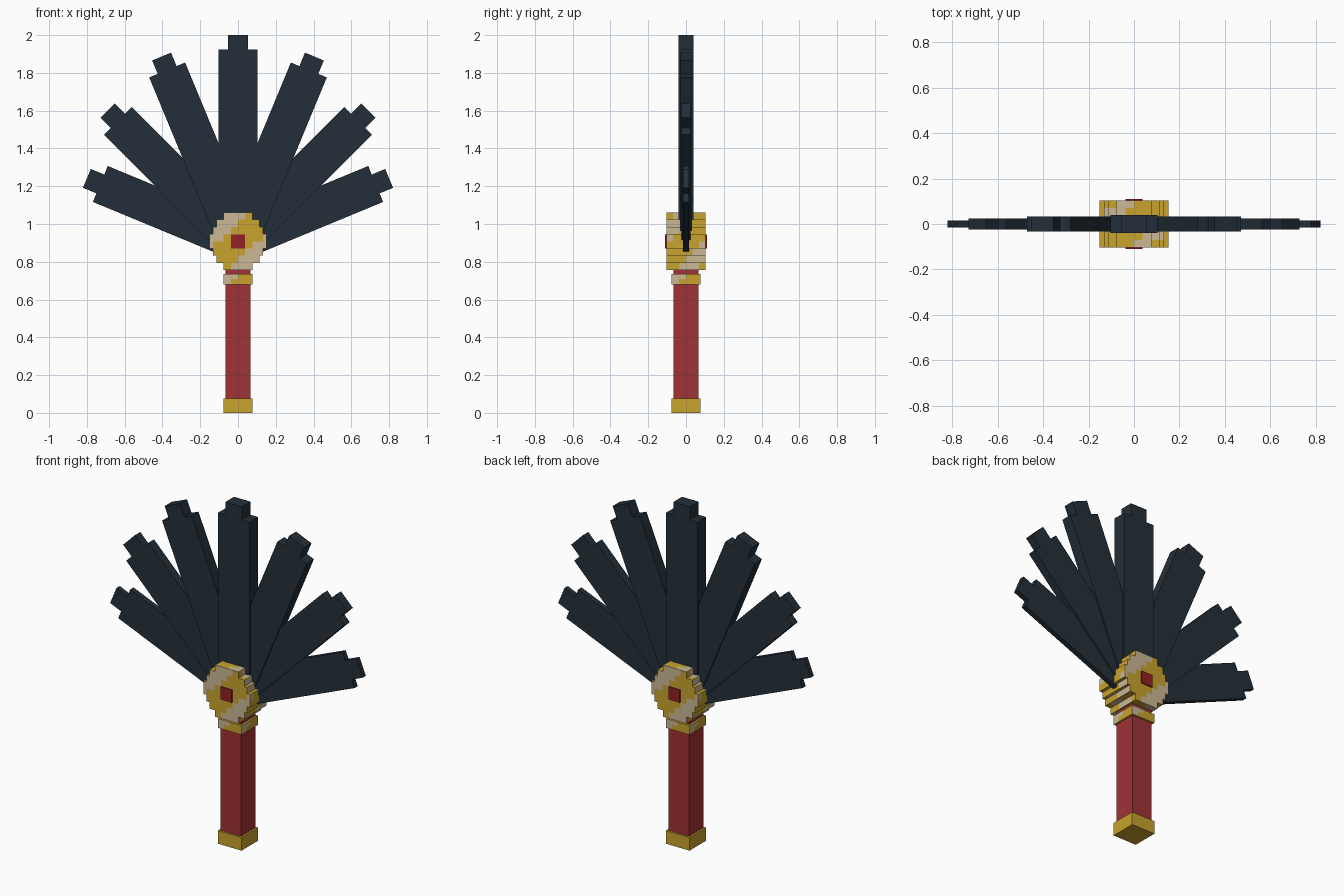
import bpy, bmesh, math
from mathutils import Matrix, Vector

cube = bpy.data.objects.get("Cube")
if cube:
    bpy.data.objects.remove(cube, do_unlink=True)


def material(name, rgb):
    lin = [(c / 255 / 12.92) if c < 10 else ((c / 255 + 0.055) / 1.055) ** 2.4 for c in rgb]
    m = bpy.data.materials.new(name)
    m.diffuse_color = (*lin, 1)
    m.use_nodes = True
    m.node_tree.nodes["Principled BSDF"].inputs["Base Color"].default_value = (*lin, 1)
    return m


GOLD = material("gold", (200, 163, 45))
TAN = material("pale_gold", (203, 184, 150))
RED = material("handle_red", (160, 50, 54))
GEM = material("gem_red", (150, 32, 36))
DARK = material("feather_dark", (36, 47, 56))


def finish(name, bm, *mats):
    bmesh.ops.recalc_face_normals(bm, faces=bm.faces)
    mesh = bpy.data.meshes.new(name)
    bm.to_mesh(mesh)
    bm.free()
    for m in mats:
        mesh.materials.append(m)
    obj = bpy.data.objects.new(name, mesh)
    bpy.context.collection.objects.link(obj)
    return obj


def box(name, half_x, half_y, z0, z1, mat, y=0):
    bm = bmesh.new()
    bmesh.ops.create_cube(bm, size=1)
    bmesh.ops.scale(bm, vec=(2 * half_x, 2 * half_y, z1 - z0), verts=bm.verts)
    bmesh.ops.translate(bm, vec=(0, y, (z0 + z1) / 2), verts=bm.verts)
    return finish(name, bm, mat)


def slice_mesh(bm, axis, values):
    for v in values:
        co, no = Vector(), Vector()
        co[axis], no[axis] = v, 1
        bmesh.ops.bisect_plane(bm, geom=bm.verts[:] + bm.edges[:] + bm.faces[:],
                               plane_co=co, plane_no=no)


def side_coord(c, n):
    """Left-to-right position of a point as seen facing its side."""
    if abs(n.y) > 0.5:
        return -c.x if n.y > 0 else c.x
    return c.y if n.x > 0 else -c.y


# Handle, pommel and neck
box("handle", 0.066, 0.066, 0.06, 0.77, RED)
box("pommel", 0.077, 0.077, 0.0, 0.077, GOLD)

# Collar with a stepped pale patch on each side
bm = bmesh.new()
bmesh.ops.create_cube(bm, size=1)
bmesh.ops.scale(bm, vec=(0.154, 0.154, 0.054), verts=bm.verts)
bmesh.ops.translate(bm, vec=(0, 0, 0.708), verts=bm.verts)
for axis in (0, 1):
    slice_mesh(bm, axis, (-0.037, 0, 0.037))
slice_mesh(bm, 2, (0.708,))
bm.normal_update()
for f in bm.faces:
    c = f.calc_center_median()
    if abs(f.normal.z) < 0.5:
        f.material_index = int(side_coord(c, f.normal) < (0 if c.z > 0.708 else -0.037))
finish("collar", bm, GOLD, TAN)

# Stepped round hub: a grid of cells extruded front to back
HUB_Z, DEPTH, CELL = 0.9085, 0.104, 0.038
xs = [-0.151, -0.132, -0.114, -0.076, -0.038, 0, 0.038, 0.076, 0.114, 0.132, 0.151]
widths = [0.151, 0.132, 0.114, 0.076]
bm = bmesh.new()
for row in range(-4, 4):
    w = widths[row if row >= 0 else -row - 1]
    for a, b in zip(xs, xs[1:]):
        if max(abs(a), abs(b)) <= w + 1e-4:
            z0, z1 = row * CELL, (row + 1) * CELL
            bm.faces.new([bm.verts.new((x, -DEPTH, z))
                          for x, z in ((a, z0), (b, z0), (b, z1), (a, z1))])
bmesh.ops.remove_doubles(bm, verts=bm.verts, dist=1e-4)
ext = bmesh.ops.extrude_face_region(bm, geom=bm.faces[:], use_keep_orig=True)
bmesh.ops.translate(bm, vec=(0, 2 * DEPTH, 0),
                    verts=[g for g in ext["geom"] if isinstance(g, bmesh.types.BMVert)])
slice_mesh(bm, 1, (-0.07, -0.035, 0, 0.035, 0.07))
bmesh.ops.recalc_face_normals(bm, faces=bm.faces)
# Pale diagonal bands at the upper left and lower right of every side
for f in bm.faces:
    c, n = f.calc_center_median(), f.normal
    if abs(n.z) > 0.5:
        s = c.x - c.y * 1.4
    else:
        s = side_coord(c, n) - c.z
    f.material_index = int(0.105 < abs(s) < 0.21)
bmesh.ops.translate(bm, vec=(0, 0, HUB_Z), verts=bm.verts)
finish("hub", bm, GOLD, TAN)

# Gems on the front and back of the hub
for name, y in (("front_gem", -0.1), ("back_gem", 0.1)):
    box(name, 0.037, 0.011, HUB_Z - 0.037, HUB_Z + 0.037, GEM, y)


# Fan feathers: a stepped outline, thinner towards the outside
def feather(name, angle, length, half_y):
    w, t, start, step = 0.103, 0.054, 0.1, length - 0.077
    outline = [(-w, start), (w, start), (w, step), (t, step),
               (t, length), (-t, length), (-t, step), (-w, step)]
    bm = bmesh.new()
    face = bm.faces.new([bm.verts.new((x, -half_y, z)) for x, z in outline])
    ext = bmesh.ops.extrude_face_region(bm, geom=[face], use_keep_orig=True)
    bmesh.ops.translate(bm, vec=(0, 2 * half_y, 0),
                        verts=[g for g in ext["geom"] if isinstance(g, bmesh.types.BMVert)])
    turn = Matrix.Translation((0, 0, 0.91)) @ Matrix.Rotation(math.radians(angle), 4, 'Y')
    bmesh.ops.transform(bm, matrix=turn, verts=bm.verts)
    finish(name, bm, DARK)


feather("middle_feather", 0, 1.09, 0.04)
for label, angle, length, half_y in (("inner", 22.5, 1.057, 0.033),
                                     ("mid", 45, 0.977, 0.025),
                                     ("outer", 67.5, 0.866, 0.015)):
    feather("left_" + label + "_feather", angle, length, half_y)
    feather("right_" + label + "_feather", -angle, length, half_y)
